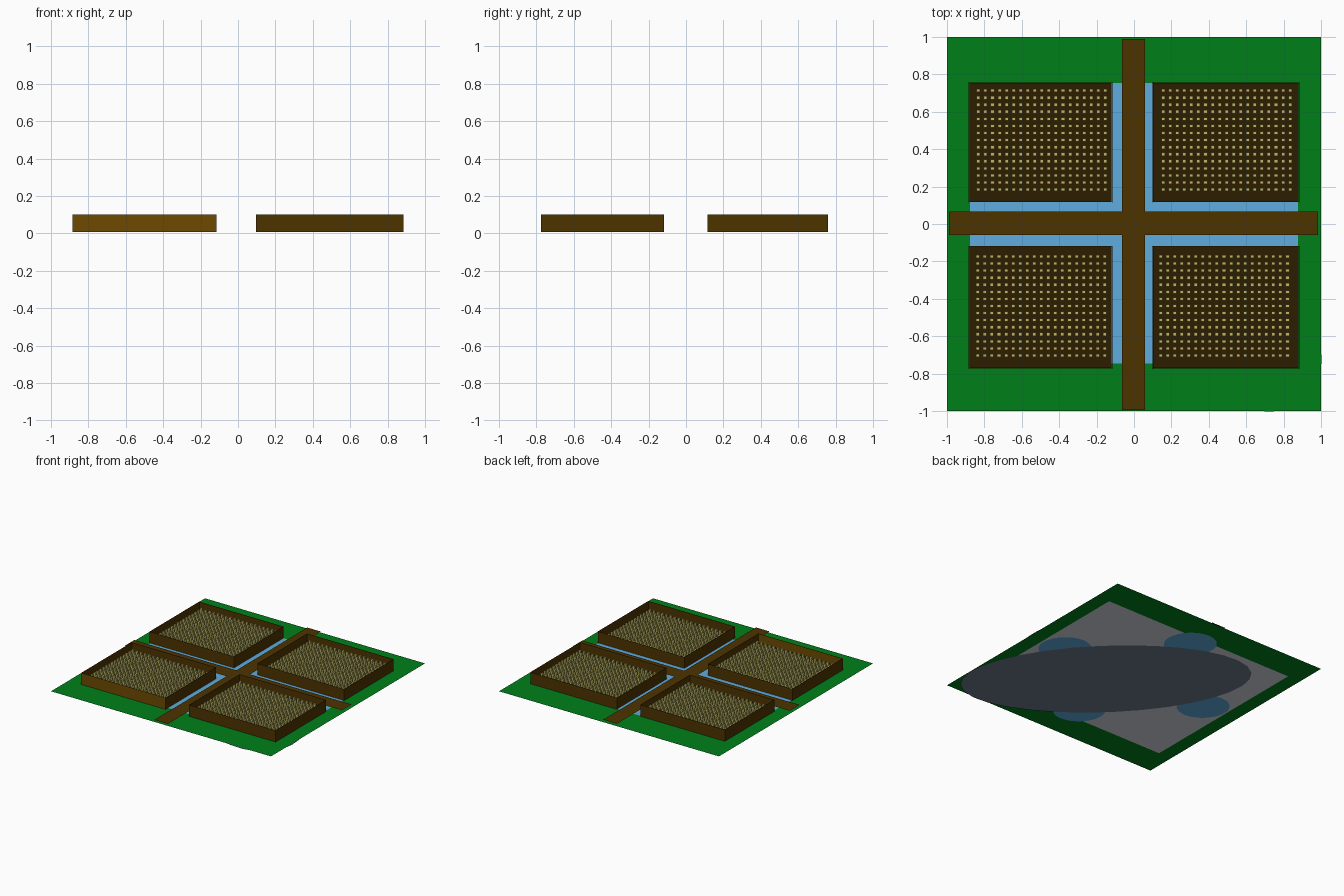
import bpy, bmesh, math
from mathutils import Matrix

if "Cube" in bpy.data.objects:
    bpy.data.objects.remove(bpy.data.objects["Cube"])


def material(name, r, g, b):
    def lin(c):
        c /= 255
        return c / 12.92 if c < 0.04045 else ((c + 0.055) / 1.055) ** 2.4
    m = bpy.data.materials.new(name)
    m.diffuse_color = (lin(r), lin(g), lin(b), 1)
    m.use_nodes = True
    m.node_tree.nodes["Principled BSDF"].inputs["Base Color"].default_value = m.diffuse_color
    return m


GRASS = material("grass_green", 0, 128, 26)
WATER = material("water_blue", 95, 172, 222)
WOOD = material("dark_wood", 77, 51, 0)
LIGHT_WOOD = material("light_wood", 110, 74, 0)
SOIL = material("soil_brown", 44, 29, 0)
CROP = material("straw_yellow", 194, 186, 102)
STONE = material("pale_stone", 212, 216, 224)
SLATE = material("slate_grey", 110, 121, 140)


def finish(name, bm, *mats):
    me = bpy.data.meshes.new(name)
    bm.to_mesh(me)
    bm.free()
    for m in mats:
        me.materials.append(m)
    ob = bpy.data.objects.new(name, me)
    bpy.context.collection.objects.link(ob)
    return ob


def sheet(name, x0, x1, y0, y1, z, mat):
    bm = bmesh.new()
    bm.faces.new([bm.verts.new(p) for p in
                  ((x0, y0, z), (x1, y0, z), (x1, y1, z), (x0, y1, z))])
    return finish(name, bm, mat)


def disc(name, cx, cy, a, b, z, mat):
    # ellipse whose long axis runs along the ground's diagonal
    bm = bmesh.new()
    m = (Matrix.Translation((cx, cy, z)) @ Matrix.Rotation(-math.pi / 4, 4, 'Z')
         @ Matrix.Diagonal((a, b, 1, 1)))
    bmesh.ops.create_circle(bm, cap_ends=True, segments=32, radius=1, matrix=m)
    return finish(name, bm, mat)


# Ground layers
disc("underside_slate", 0.15, -0.15, 1.1, 0.5, 0.0, SLATE)
for i, (x, y) in enumerate(((0.68, 0), (-0.68, 0), (0, 0.66), (0, -0.64))):
    disc(f"underside_water_{i + 1}", x, y, 0.2, 0.17, 0.002, WATER)
sheet("underside_stone", -0.88, 0.88, -0.755, 0.757, 0.004, STONE)
sheet("grass", -1, 1, -1, 1, 0.006, GRASS)
sheet("water", -0.877, 0.877, -0.745, 0.755, 0.009, WATER)

# Crossing walkways
sheet("walkway_long", -0.064, 0.06, -0.995, 0.99, 0.02, WOOD)
sheet("walkway_cross", -0.99, 0.985, -0.06, 0.067, 0.022, WOOD)


def bed(name, x0, x1, y0, y1, crop_x, crop_y, front):
    # Thin upright boards around the bed
    bm = bmesh.new()
    c = ((x0, y0), (x1, y0), (x1, y1), (x0, y1))
    low = [bm.verts.new((*p, 0.007)) for p in c]
    top = [bm.verts.new((*p, 0.102)) for p in c]
    for i in range(4):
        j = (i + 1) % 4
        f = bm.faces.new((low[i], low[j], top[j], top[i]))
        f.material_index = 1 if front and i == 0 else 0
    boards = finish(name + "_boards", bm, WOOD, LIGHT_WOOD)
    solid = boards.modifiers.new("board_thickness", 'SOLIDIFY')
    solid.thickness = 0.003
    solid.offset = -1
    # Soil
    sheet(name + "_soil", x0 + 0.004, x1 - 0.004, y0 + 0.004, y1 - 0.004, 0.03, SOIL)
    # Rows of stalks
    bm = bmesh.new()
    for i in range(19):
        for j in range(15):
            m = Matrix.Translation((crop_x + i * 0.0377, crop_y + j * 0.0378, 0.0525))
            bmesh.ops.create_cube(bm, size=1, matrix=m @ Matrix.Diagonal((0.019, 0.017, 0.045, 1)))
    finish(name + "_crop", bm, CROP)


bed("front_left_bed", -0.884, -0.116, -0.774, -0.117, -0.835, -0.703, True)
bed("front_right_bed", 0.097, 0.884, -0.774, -0.117, 0.142, -0.703, False)
bed("back_left_bed", -0.884, -0.116, 0.114, 0.759, -0.832, 0.184, False)
bed("back_right_bed", 0.097, 0.884, 0.114, 0.759, 0.156, 0.184, False)
